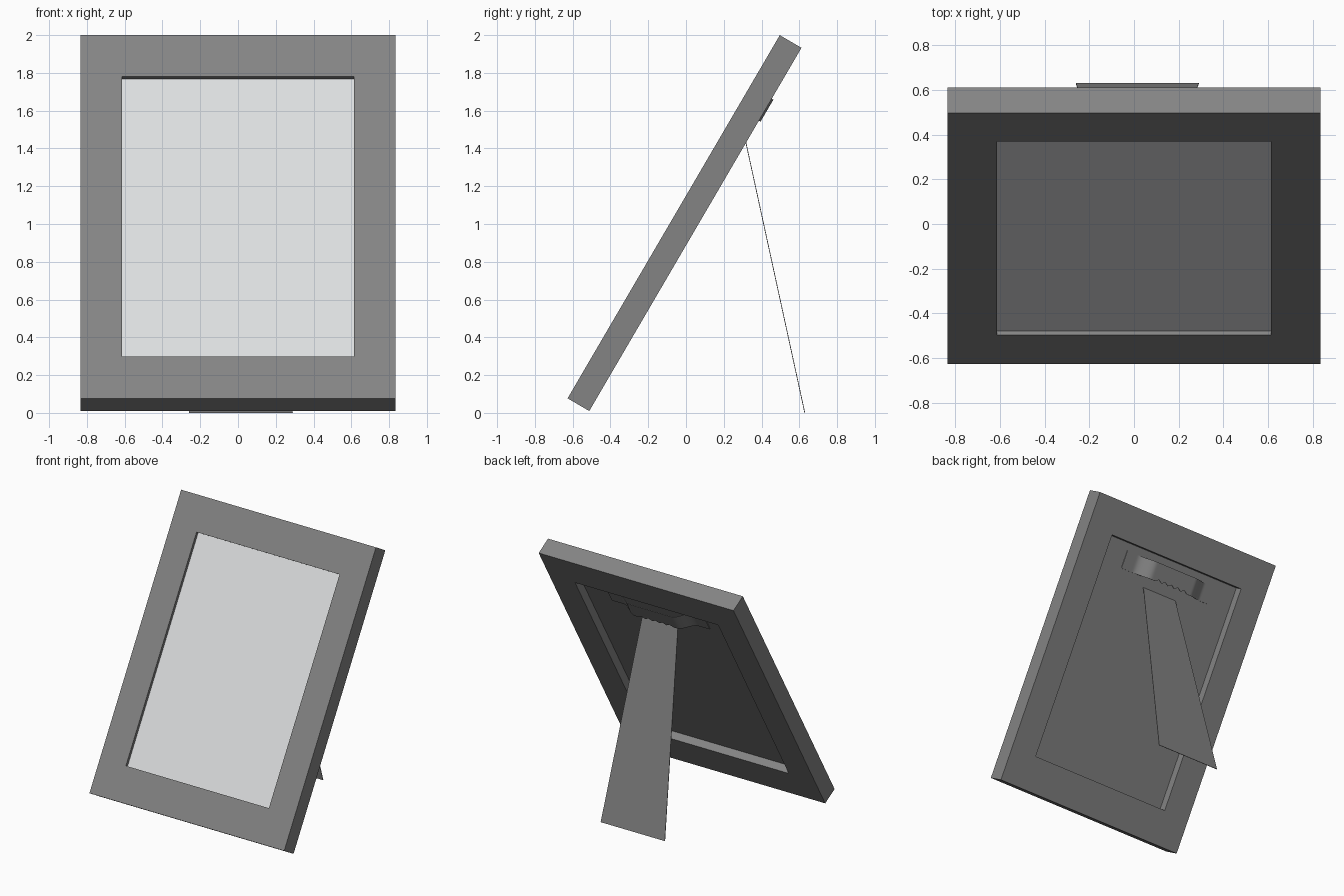
import bpy, bmesh, math
from mathutils import Matrix, Vector

if "Cube" in bpy.data.objects:
    bpy.data.objects.remove(bpy.data.objects["Cube"], do_unlink=True)


def material(name, rgb):
    m = bpy.data.materials.new(name)
    m.use_nodes = True
    m.diffuse_color = (*rgb, 1)
    m.node_tree.nodes["Principled BSDF"].inputs["Base Color"].default_value = (*rgb, 1)
    return m


GREY = material("frame grey", (0.23, 0.23, 0.23))
PALE = material("picture pale grey", (0.72, 0.73, 0.74))

# Frame space: x across, y towards the back, z up the slope
WIDTH, HEIGHT, DEPTH = 1.67, 2.227, 0.133
OPEN_X, OPEN_LOW, OPEN_HIGH = 0.613, 0.257, 1.972
LEAN = Matrix.Translation((0, -0.627, 0.077)) @ Matrix.Rotation(math.radians(-30.3), 4, "X")


def finish(name, bm, mat, matrix=LEAN):
    bmesh.ops.recalc_face_normals(bm, faces=bm.faces)
    mesh = bpy.data.meshes.new(name)
    bm.to_mesh(mesh)
    bm.free()
    mesh.materials.append(mat)
    ob = bpy.data.objects.new(name, mesh)
    ob.matrix_world = matrix
    bpy.context.collection.objects.link(ob)
    return ob


def thicken(bm, offset):
    """Extrude every face of a sheet along one offset into a closed solid."""
    geo = bmesh.ops.extrude_face_region(bm, geom=bm.faces[:], use_keep_orig=True)["geom"]
    bmesh.ops.translate(bm, vec=offset, verts=[g for g in geo if isinstance(g, bmesh.types.BMVert)])


def rectangle(bm, half, low, high, y):
    return [bm.verts.new((x, y, z)) for x, z in
            ((-half, low), (half, low), (half, high), (-half, high))]


def slab(name, y0, y1, mat):
    bm = bmesh.new()
    bm.faces.new(rectangle(bm, OPEN_X, OPEN_LOW, OPEN_HIGH, y0))
    thicken(bm, Vector((0, y1 - y0, 0)))
    return finish(name, bm, mat)


# Rectangular surround with a through opening
bm = bmesh.new()
outer = rectangle(bm, WIDTH / 2, 0, HEIGHT, 0)
inner = rectangle(bm, OPEN_X, OPEN_LOW, OPEN_HIGH, 0)
for i in range(4):
    j = (i + 1) % 4
    bm.faces.new((outer[i], outer[j], inner[j], inner[i]))
thicken(bm, Vector((0, DEPTH, 0)))
finish("frame", bm, GREY)

# Picture sheet and the board behind it
slab("picture", 0.023, 0.028, PALE)
slab("backing_board", 0.028, 0.07, GREY)

# Bridge-shaped hanger with a toothed lower edge
bm = bmesh.new()
columns = []
COUNT = 84
for i in range(COUNT + 1):
    x = -0.42 + 0.84 * i / COUNT
    t = min(max((0.32 - abs(x)) / 0.14, 0), 1)
    y = 0.075 + 0.068 * t * t * (3 - 2 * t)
    tooth = abs(i % 6 - 3) / 3 if abs(x) < 0.151 else 0
    columns.append([bm.verts.new((x - 0.02, y, z)) for z in (1.78 + 0.02 * tooth, 1.915)])
for a, b in zip(columns, columns[1:]):
    bm.faces.new((a[0], b[0], b[1], a[1]))
thicken(bm, Vector((0, -0.005, 0)))
hanger = finish("hanger", bm, GREY)

# Tapered easel leg, from the backing board down to the ground
bm = bmesh.new()
top, foot = LEAN @ Vector((0.01, 0.07, 1.71)), Vector((0.015, 0.627, 0))
corners = [top + Vector((-0.152, 0, 0)), top + Vector((0.152, 0, 0)),
           foot + Vector((0.275, 0, 0)), foot + Vector((-0.275, 0, 0))]
bm.faces.new([bm.verts.new(c) for c in corners])
thicken(bm, Vector((0, 0.004, 0)))
finish("easel_leg", bm, GREY, Matrix.Identity(4))

# Smooth only the bends of the hanger
bpy.ops.object.select_all(action="DESELECT")
hanger.select_set(True)
bpy.context.view_layer.objects.active = hanger
bpy.ops.object.shade_smooth_by_angle(angle=math.radians(30))
